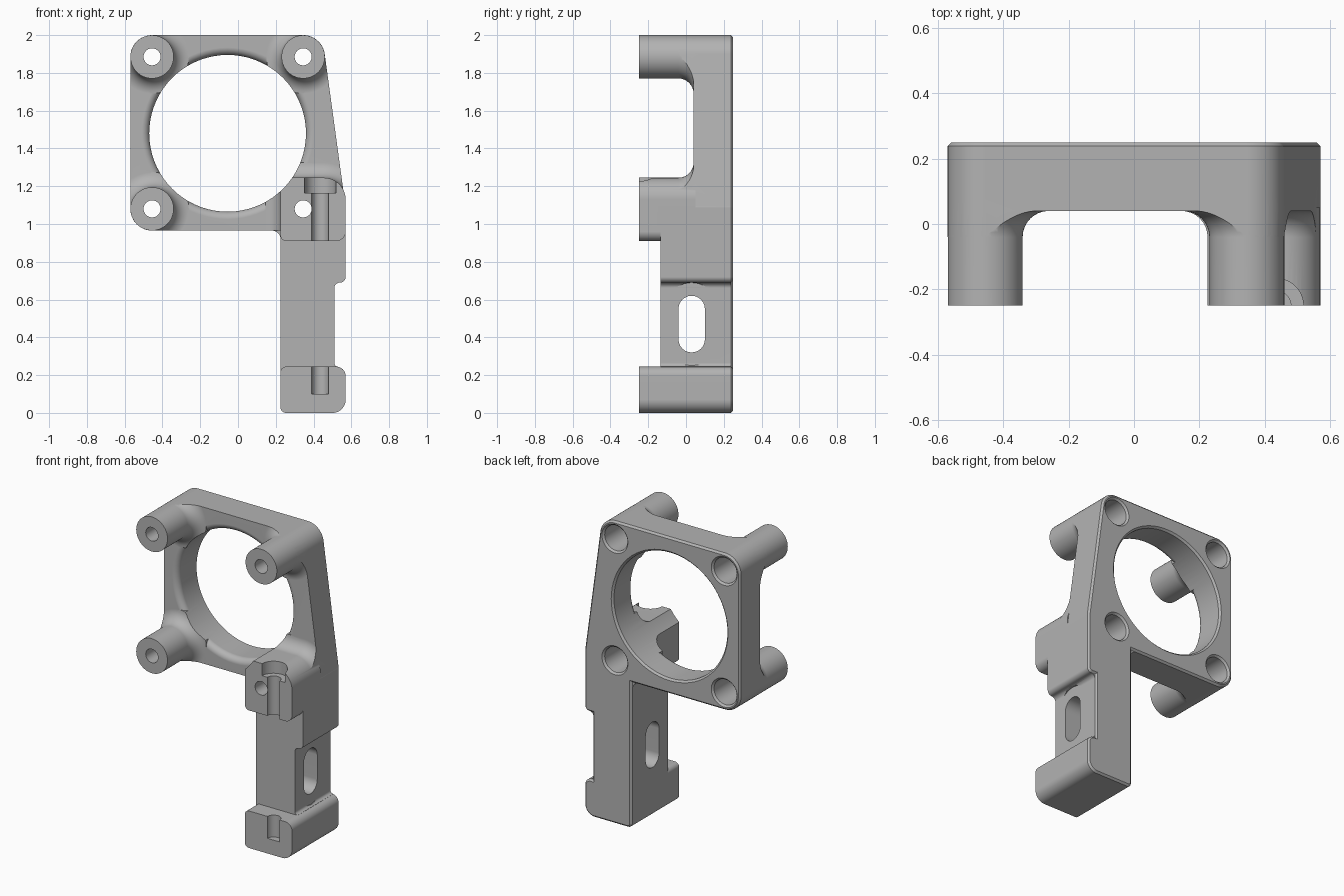
import bpy, bmesh
from math import sin, cos, asin, atan2, pi, hypot

if "Cube" in bpy.data.objects:
    bpy.data.objects.remove(bpy.data.objects["Cube"], do_unlink=True)

grey = bpy.data.materials.new("plain grey")
grey.use_nodes = True
colour = (0.45, 0.45, 0.45, 1)
grey.diffuse_color = colour
grey.node_tree.nodes["Principled BSDF"].inputs["Base Color"].default_value = colour

FRONT, FACE, BACK = -0.25, 0.04, 0.25   # post ends, plate front, plate back
BEVEL = 0.012
TOP, LOW = 1.885, 1.08                  # screw heights
LEFT, RIGHT = 0.345, -0.455             # screw columns
EDGE_L, EDGE_R = 0.57, 0.225            # outer and inner side of the leg


def hull(circles, grow=0.0, steps=12):
    """Outline around a counter-clockwise ring of circles (u, v, radius)."""
    if len(circles) == 1:
        u, v, r = circles[0]
        n = steps * 6
        return [(u + (r + grow) * cos(2 * pi * i / n),
                 v + (r + grow) * sin(2 * pi * i / n)) for i in range(n)]
    angles = []
    for i, (u, v, r) in enumerate(circles):
        u2, v2, r2 = circles[(i + 1) % len(circles)]
        du, dv = u2 - u, v2 - v
        angles.append(atan2(dv, du) - pi / 2 + asin((r - r2) / hypot(du, dv)))
    pts = []
    for i, (u, v, r) in enumerate(circles):
        start = angles[i - 1]
        sweep = (angles[i] - start) % (2 * pi)
        for k in range(steps + 1):
            a = start + sweep * k / steps
            pts.append((u + (r + grow) * cos(a), v + (r + grow) * sin(a)))
    return pts


def loft(name, rings, axis="y"):
    """Solid through rings of (depth, outline points)."""
    place = {"x": lambda u, v, w: (w, u, v),
             "y": lambda u, v, w: (u, w, v),
             "z": lambda u, v, w: (u, v, w)}[axis]
    bm = bmesh.new()
    loops = [[bm.verts.new(place(u, v, w)) for u, v in pts] for w, pts in rings]
    for a, b in zip(loops, loops[1:]):
        for i in range(len(a)):
            j = (i + 1) % len(a)
            bm.faces.new((a[i], a[j], b[j], b[i]))
    bm.faces.new(loops[0])
    bm.faces.new(loops[-1])
    bmesh.ops.recalc_face_normals(bm, faces=bm.faces)
    mesh = bpy.data.meshes.new(name)
    bm.to_mesh(mesh)
    bm.free()
    mesh.materials.append(grey)
    obj = bpy.data.objects.new(name, mesh)
    bpy.context.collection.objects.link(obj)
    return obj


def solid(name, circles, layers, axis="y"):
    return loft(name, [(w, hull(circles, g)) for w, g in layers], axis)


def combine(target, other, operation):
    """Apply a boolean and remove the helper."""
    mod = target.modifiers.new("boolean", "BOOLEAN")
    mod.operation, mod.object, mod.solver = operation, other, "EXACT"
    bpy.context.view_layer.objects.active = target
    bpy.ops.object.modifier_apply(modifier=mod.name)
    bpy.data.objects.remove(other, do_unlink=True)


def flare(start, r=0.08, n=8):
    """Layers that widen in a concave fillet into the plate."""
    arc = [i * pi / 2 / n for i in range(n + 1)]
    return start + [(FACE - r + r * sin(t), r * (1 - cos(t))) for t in arc] + [(FACE + 0.05, r)]


def fillet(x, z, sx, sz, r, y0):
    """Concave rounding in an inner corner."""
    e = 0.01
    pts = [(x - sx * e, z - sz * e), (x + sx * r, z - sz * e)]
    for i in range(9):
        t = i * pi / 16
        pts.append((x + sx * r * (1 - sin(t)), z + sz * r * (1 - cos(t))))
    pts.append((x - sx * e, z + sz * r))
    return loft("fillet", [(y0, pts), (BACK - BEVEL, pts)])


def rounded_back(y0):
    return [(y0, 0), (BACK - BEVEL, 0), (BACK, -BEVEL)]


# Ring plate with a softened front rim
outline = [(RIGHT, LOW, 0.115), (0.455, LOW, 0.115), (LEFT, TOP, 0.115), (RIGHT, TOP, 0.115)]
opening = [(-0.055, 1.48, 0.415)]
bracket = solid("fan_bracket", outline, rounded_back(FACE))
soft = 0.04
rim = [(FACE - 0.1, soft)]
rim += [(FACE + soft * (1 - cos(i * pi / 16)), soft * (1 - sin(i * pi / 16))) for i in range(9)]
combine(bracket, solid("rim", opening, rim + [(0.1, -0.05)]), "DIFFERENCE")

# Posts and clamp block base, flaring into the plate and trimmed to its outline
block = [(0.255, 0.94, 0.03), (0.52, 0.96, 0.05), (0.455, 1.13, 0.115), (0.25, 1.22, 0.025)]
flared = [solid("post", [(x, z, 0.1145)], flare([(FRONT, 0)]))
          for x, z in ((RIGHT, TOP), (LEFT, TOP), (RIGHT, LOW))]
flared.append(solid("block_base", block, flare([])))
for part in flared:
    combine(part, solid("trim", outline, [(-0.4, 0), (0.4, 0)]), "INTERSECT")
    combine(bracket, part, "UNION")


def box(x0, x1, z0, z1, r):
    return [(x0 + r, z0 + r, r), (x1 - r, z0 + r, r), (x1 - r, z1 - r, r), (x0 + r, z1 - r, r)]


# Clamp block, leg, foot and inner corner roundings
leg_front, waist = -0.135, 0.51
foot = [(0.255, 0.03, 0.03), (0.5, 0.07, 0.07), (0.52, 0.195, 0.05), (0.255, 0.215, 0.03)]
upper = box(EDGE_R, EDGE_L, 0.69, 1.1, 0.0125)
upper[1] = (EDGE_L - 0.03, 0.72, 0.03)
for part in (
    solid("clamp_block", block, [(FRONT, 0), (0.05, 0)]),
    solid("leg_upper", upper, rounded_back(leg_front)),
    solid("leg_core", box(EDGE_R, waist, 0.1, 1.0, 0.0125), rounded_back(leg_front)),
    solid("foot", foot, rounded_back(FRONT)),
    fillet(EDGE_R, 0.965, -1, -1, 0.045, FACE),
    fillet(waist, 0.245, 1, 1, 0.02, leg_front),
    fillet(waist, 0.69, 1, -1, 0.03, leg_front),
):
    combine(bracket, part, "UNION")

# Large opening with a bevelled back edge
cutters = [solid("opening", opening, [(-0.4, 0), (BACK - BEVEL, 0), (BACK + BEVEL, 2 * BEVEL)])]

# Screw holes with deep head pockets from the back
for x, z in ((RIGHT, TOP), (LEFT, TOP), (RIGHT, LOW), (LEFT, LOW)):
    cutters.append(solid("screw_hole", [(x, z, 0.045)],
                         [(-0.4, 0), (-0.05, 0), (-0.05, 0.038), (BACK - BEVEL, 0.038),
                          (BACK + BEVEL, 0.038 + 2 * BEVEL)]))

# Adjustment slot through the leg and its washer recess
for name, r, x0 in (("slot", 0.07, 0.1), ("washer_recess", 0.14, waist + 0.0005)):
    cutters.append(solid(name, [(0.03, 0.39, r), (0.03, 0.55, r)], [(x0, 0), (0.7, 0)], "x"))

# Upright rod groove in foot and block, with a wider seat on top
for name, r, z0, z1 in (("foot_groove", 0.045, 0.1, 0.3),
                        ("block_groove", 0.045, 0.85, 1.2),
                        ("groove_seat", 0.083, 1.165, 1.35)):
    cutters.append(solid(name, [(0.435, FRONT, r)], [(z0, 0), (z1, 0)], "z"))

for cutter in cutters:
    combine(bracket, cutter, "DIFFERENCE")

# Smooth curves, crisp edges
bpy.ops.object.select_all(action="DESELECT")
bracket.select_set(True)
bpy.context.view_layer.objects.active = bracket
bpy.ops.object.shade_smooth_by_angle(angle=pi / 6)
weighted = bracket.modifiers.new("even_shading", "WEIGHTED_NORMAL")
weighted.keep_sharp = True
